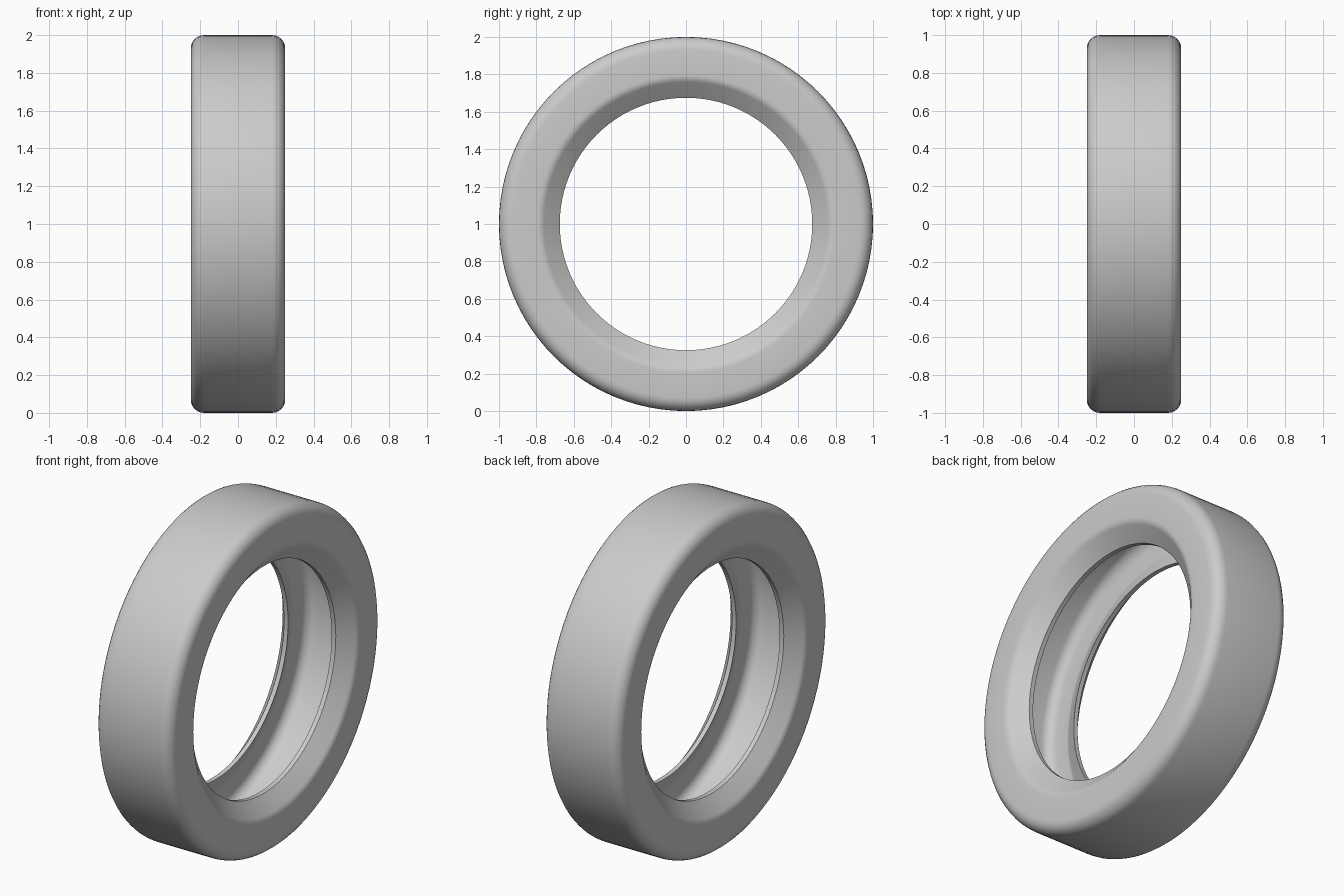
import bpy
import bmesh
from math import sin, tan, radians
from mathutils import Vector, Matrix

cube = bpy.data.objects.get("Cube")
if cube:
    bpy.data.objects.remove(cube, do_unlink=True)

STEPS = 96        # segments around the ring
ARC = 6           # segments in each rounded corner


def rounded(corners):
    """Closed (x, radius) outline with each corner filleted by its own radius."""
    out = []
    n = len(corners)
    for i, (x, r, fillet) in enumerate(corners):
        p = Vector((x, r))
        if fillet == 0:
            out.append(p)
            continue
        a = (Vector(corners[i - 1][:2]) - p).normalized()
        b = (Vector(corners[(i + 1) % n][:2]) - p).normalized()
        half = a.angle(b) / 2
        centre = p + (a + b).normalized() * (fillet / sin(half))
        start = (p + a * (fillet / tan(half)) - centre).normalized()
        end = (p + b * (fillet / tan(half)) - centre).normalized()
        for k in range(ARC + 1):
            out.append(centre + start.slerp(end, k / ARC) * fillet)
    return out


# Half of the hollow cross-section: tread, sidewall, bead lip, inner cavity
half_section = [
    (0.25, 1.0, 0.07),
    (0.25, 0.775, 0.06),
    (0.17, 0.675, 0),
    (0.143, 0.675, 0),
    (0.20, 0.79, 0.05),
    (0.20, 0.945, 0.06),
]


def mirror(corners):
    return [(-x, r, f) for x, r, f in reversed(corners)]


section = rounded(half_section + mirror(half_section))

# Revolve the section around the x axis
bm = bmesh.new()
rings = []
for s in range(STEPS):
    turn = Matrix.Rotation(radians(360 * s / STEPS), 3, "X")
    rings.append([bm.verts.new(turn @ Vector((p.x, 0, p.y)) + Vector((0, 0, 1)))
                  for p in section])
for s in range(STEPS):
    here, there = rings[s], rings[(s + 1) % STEPS]
    for i in range(len(section)):
        j = (i + 1) % len(section)
        bm.faces.new((here[i], here[j], there[j], there[i]))
bmesh.ops.recalc_face_normals(bm, faces=bm.faces)

mesh = bpy.data.meshes.new("tire")
bm.to_mesh(mesh)
bm.free()
tire = bpy.data.objects.new("tire", mesh)
bpy.context.collection.objects.link(tire)

# Plain grey rubber
grey = (0.6, 0.6, 0.6, 1)
mat = bpy.data.materials.new("light grey")
mat.use_nodes = True
mat.diffuse_color = grey
mat.node_tree.nodes["Principled BSDF"].inputs["Base Color"].default_value = grey
mesh.materials.append(mat)

# Smooth surface with crisp lip edges
bpy.ops.object.select_all(action="DESELECT")
tire.select_set(True)
bpy.context.view_layer.objects.active = tire
bpy.ops.object.shade_smooth_by_angle(angle=radians(35))
